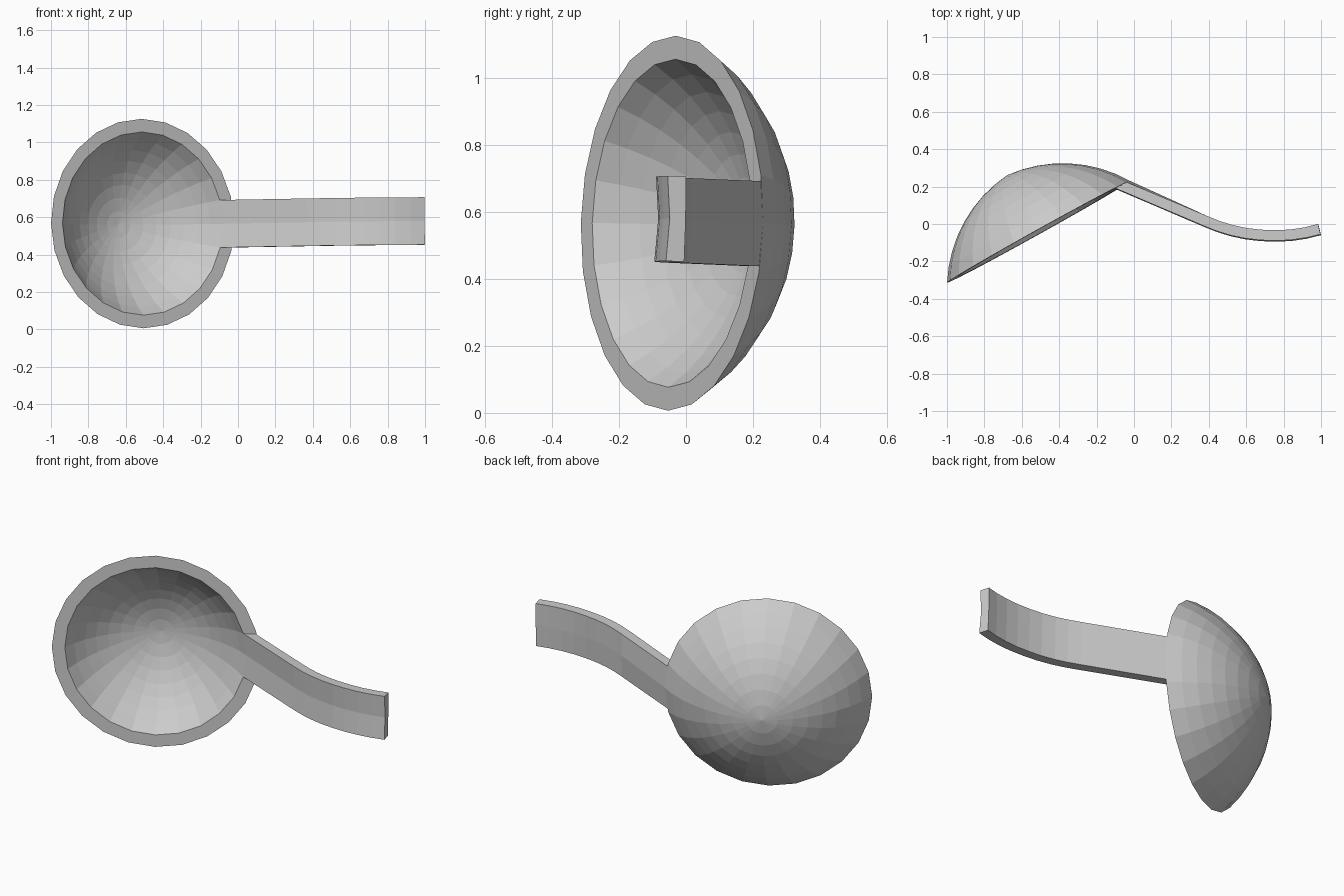
import bpy, bmesh
from math import sin, cos, atan2, pi, radians
from mathutils import Matrix, Vector

cube = bpy.data.objects.get("Cube")
if cube:
    bpy.data.objects.remove(cube)

metal = bpy.data.materials.new("plain grey")
metal.use_nodes = True
GREY = (0.6, 0.6, 0.6, 1)
metal.diffuse_color = GREY
metal.node_tree.nodes["Principled BSDF"].inputs["Base Color"].default_value = GREY

# Slight lean shared by both parts
LEAN = (Matrix.Translation((0, 0, 0.57)) @ Matrix.Rotation(-0.009, 4, 'Y')
        @ Matrix.Rotation(-0.021, 4, 'X'))
CENTRE = Vector((-0.51, -0.042, 0))
ACROSS = Vector((0.874, 0.486, 0))    # along the rim, towards the handle
BACK = Vector((-0.486, 0.874, 0))     # from the rim towards the dome
UP = Vector((0, 0, 1))
SIDES = 24
OUTER, INNER = 0.56, 0.49


def finish(name, bm):
    bmesh.ops.recalc_face_normals(bm, faces=bm.faces)
    bm.transform(LEAN)
    mesh = bpy.data.meshes.new(name)
    bm.to_mesh(mesh)
    bm.free()
    mesh.materials.append(metal)
    ob = bpy.data.objects.new(name, mesh)
    bpy.context.collection.objects.link(ob)
    return ob


def skin(bm, a, b):
    """Join two closed loops of vertices with quads."""
    n = len(a)
    for i in range(n):
        bm.faces.new((a[i], a[(i + 1) % n], b[(i + 1) % n], b[i]))


def dome_profile(radius, depth, start, rings=8):
    """Radius and depth pairs on an arc, from the pole to the rim."""
    a0 = radians(start)
    a1 = 2 * atan2(depth, radius) - a0
    size = radius / (sin(a1) - sin(a0))
    steps = [a0 + (a1 - a0) * i / rings for i in range(rings + 1)]
    return [(size * (sin(a) - sin(a0)), size * (cos(a) - cos(a1))) for a in steps]


def dome(bm, profile):
    """Revolve a profile into a cap and return its rim loop."""
    pole = bm.verts.new(CENTRE + BACK * profile[0][1])
    last = None
    for r, d in profile[1:]:
        loop = []
        for i in range(SIDES):
            a = 2 * pi * i / SIDES
            loop.append(bm.verts.new(CENTRE + BACK * d + ACROSS * r * cos(a) + UP * r * sin(a)))
        if last:
            skin(bm, last, loop)
        else:
            for i in range(SIDES):
                bm.faces.new((pole, loop[i], loop[(i + 1) % SIDES]))
        last = loop
    return last


# Bowl: outer dome, inner dome and flat rim
bm = bmesh.new()
outer_rim = dome(bm, dome_profile(OUTER, 0.347, 5))
inner_rim = dome(bm, dome_profile(INNER, 0.27, 2))
skin(bm, outer_rim, inner_rim)
finish("bowl", bm)

# Handle: shallow grooved strip that leaves the rim and curls at the end
bm = bmesh.new()
HALF = 0.127


def section(front, back, groove, back_dip):
    """Loop of six points; the middles are pushed by the groove offsets."""
    rows = [(front, -1), (front + groove, 0), (front, 1),
            (back, 1), (back + back_dip, 0), (back, -1)]
    return [bm.verts.new(p + UP * HALF * s) for p, s in rows]


def on_rim(r):
    return CENTRE + ACROSS * r * cos(pi / 12)


def rim_bulge(r):
    return ACROSS * r * (1 - cos(pi / 12))


loops = [section(on_rim(INNER), on_rim(OUTER), rim_bulge(INNER), rim_bulge(OUTER))]
# Centre line points: x, y and slope angle in degrees
path = [(0.38, 0.015, -23), (0.45, -0.013, -20), (0.52, -0.035, -15),
        (0.60, -0.052, -9), (0.68, -0.061, -4), (0.76, -0.064, 0),
        (0.84, -0.060, 5), (0.92, -0.048, 9), (0.992, -0.030, 14)]
for x, y, slope in path:
    a = radians(slope)
    normal = Vector((-sin(a), cos(a), 0))
    mid = Vector((x, y, 0))
    loops.append(section(mid - normal * 0.028, mid + normal * 0.028,
                         normal * 0.009, normal * 0.002))
for a, b in zip(loops, loops[1:]):
    skin(bm, a, b)
bm.faces.new(loops[-1])
finish("handle", bm)
